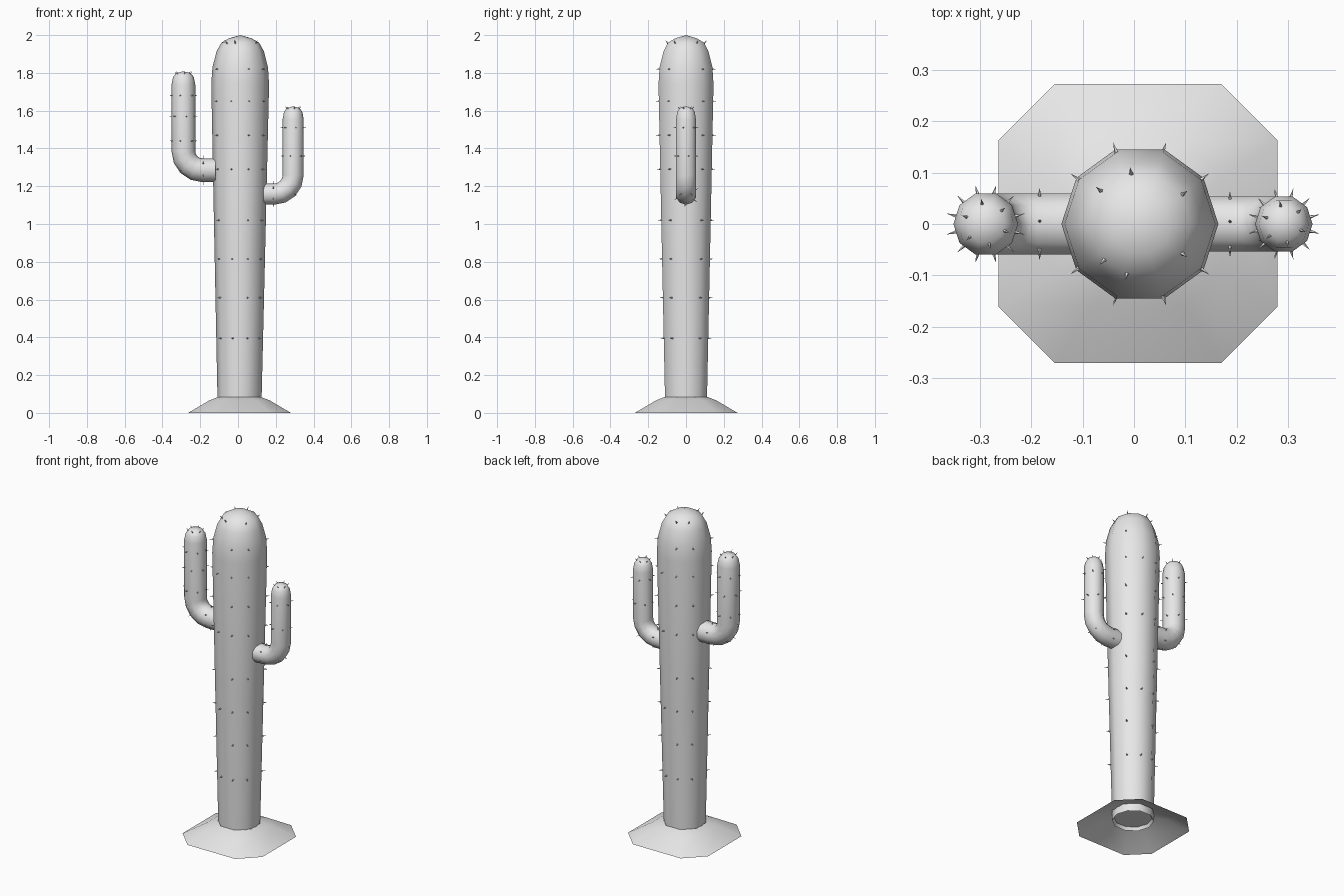
import bpy, bmesh, math
from mathutils import Vector

cube = bpy.data.objects.get("Cube")
if cube:
    bpy.data.objects.remove(cube, do_unlink=True)

SIDES = 10
grey = bpy.data.materials.new("pale_grey")
grey.use_nodes = True
grey.diffuse_color = (0.8, 0.8, 0.8, 1)
grey.node_tree.nodes["Principled BSDF"].inputs["Base Color"].default_value = (0.8, 0.8, 0.8, 1)


def finish(bm, name, angle):
    mesh = bpy.data.meshes.new(name)
    bm.to_mesh(mesh)
    bm.free()
    mesh.materials.append(grey)
    obj = bpy.data.objects.new(name, mesh)
    bpy.context.collection.objects.link(obj)
    bpy.ops.object.select_all(action="DESELECT")
    obj.select_set(True)
    bpy.context.view_layer.objects.active = obj
    bpy.ops.object.shade_smooth_by_angle(angle=math.radians(angle))
    return obj


def bridge(bm, low, high):
    n = max(len(low), len(high))
    for i in range(n):
        j = (i + 1) % n
        if len(high) == 1:
            bm.faces.new((low[i], low[j], high[0]))
        elif len(low) == 1:
            bm.faces.new((low[0], high[j], high[i]))
        else:
            bm.faces.new((low[i], low[j], high[j], high[i]))


def sweep(name, stations):
    """Stations are (x, z, radius, tilt of the path from vertical in degrees)."""
    bm = bmesh.new()
    previous = None
    for x, z, radius, tilt in stations:
        t = math.radians(tilt)
        across = Vector((math.cos(t), 0, -math.sin(t)))
        centre = Vector((x, 0, z))
        ring = []
        for i in range(SIDES if radius else 1):
            a = math.tau * i / SIDES
            ring.append(bm.verts.new(centre + radius * (across * math.cos(a) + Vector((0, math.sin(a), 0)))))
        if previous:
            bridge(bm, previous, ring)
        previous = ring
    return finish(bm, name, 50)


def spines(name, items, length=0.02, radius=0.005):
    """Items are (base point, direction) pairs."""
    bm = bmesh.new()
    for base, direction in items:
        d = Vector(direction).normalized()
        u = d.orthogonal().normalized()
        v = d.cross(u)
        base = Vector(base) - d * 0.004
        tip = [bm.verts.new(base + d * (length + 0.004))]
        ring = [bm.verts.new(base + radius * (u * math.cos(a) + v * math.sin(a)))
                for a in (math.tau * i / 5 for i in range(5))]
        bridge(bm, ring, tip)
    finish(bm, name, 60)


def radial(x, z, r, angle, lift=0):
    a = math.radians(angle)
    d = Vector((math.cos(a), math.sin(a), 0))
    return (Vector((x, 0, z)) + d * r, d + Vector((0, 0, lift)))


# Trunk, tapering downward, with a low dome and a recessed underside
trunk_profile = [(0, 0.06), (0.107, 0.06), (0.116, 0.04), (0.135, 0.9), (0.153, 1.74),
                 (0.147, 1.83), (0.125, 1.915), (0.1, 1.96), (0.06, 1.983), (0, 2.0)]
sweep("trunk", [(0.008 + 0.002 * z, z, r, 0) for r, z in trunk_profile])

# Trunk spines, set on the ribs
items = []
ribs = (36, 72, 108, 144, 216, 252, 288, 324)
for row, z in enumerate((0.395, 0.61, 0.815, 1.02, 1.29, 1.47, 1.65, 1.82)):
    for k, angle in enumerate(ribs):
        if row % 2 == 0 or k % 4 != 1:
            items.append(radial(0.011, z, min(0.115 + 0.022 * z, 0.147), angle))
for angle in (35, 100, 140, 225, 255, 325):
    items.append(radial(0.012, 1.958, 0.1, angle, 1.2))
spines("trunk_spines", items)


# Arms: a stub out of the trunk, an elbow, an upright and a dome
def arm(name, side, root, x, r, z, top, rows):
    elbow = 0.1
    stations = [(side * root, z, 0, side * 90), (side * root, z, r, side * 90)]
    for step in range(5):
        t = math.radians(90 * step / 4)
        stations.append((side * (x - elbow + elbow * math.sin(t)),
                         z + elbow * (1 - math.cos(t)), r, side * (90 - 90 * step / 4)))
    for scale, drop in ((1, 0.07), (0.87, 0.03), (0.6, 0.008), (0, 0)):
        stations.append((side * x, top - drop, r * scale, 0))
    sweep(name, stations)

    items = []
    for row, height in enumerate(rows):
        for k in range(6):
            items.append(radial(side * x, height, r * 0.98, 60 * k + 15 + 30 * (row % 2)))
    for k in range(6):
        items.append(radial(side * x, top - 0.012, r * 0.62, 60 * k + 40, 1.2))
    # Spines round the stub and on the outside of the elbow
    for k in range(6):
        a = math.radians(60 * k + 25)
        d = Vector((0, math.cos(a), math.sin(a)))
        items.append((Vector((side * (x - 0.105), 0, z)) + d * r * 0.97, d))
    for y in (-0.5, 0.5):
        d = Vector((side * 0.7, y, -0.55)).normalized()
        items.append((Vector((side * (x - 0.03), 0, z + 0.03)) + d * r * 0.97, d))
    spines(name + "_spines", items, 0.017, 0.004)


arm("right_arm", -1, 0.118, 0.289, 0.063, 1.285, 1.808, (1.44, 1.57, 1.68))
arm("left_arm", 1, 0.135, 0.292, 0.056, 1.158, 1.623, (1.36, 1.51))

# Mound of earth: an open shell with a hole for the trunk
bm = bmesh.new()
previous = None
for half, chamfer, z in ((0.272, 0.11, 0), (0.16, 0.07, 0.066), (0.112, 0.064, 0.085)):
    c = half - chamfer
    corners = ((half, -c), (half, c), (c, half), (-c, half),
               (-half, c), (-half, -c), (-c, -half), (c, -half))
    ring = [bm.verts.new((x + 0.008, y + 0.001, z)) for x, y in corners]
    if previous:
        bridge(bm, previous, ring)
    previous = ring
finish(bm, "mound", 50)
